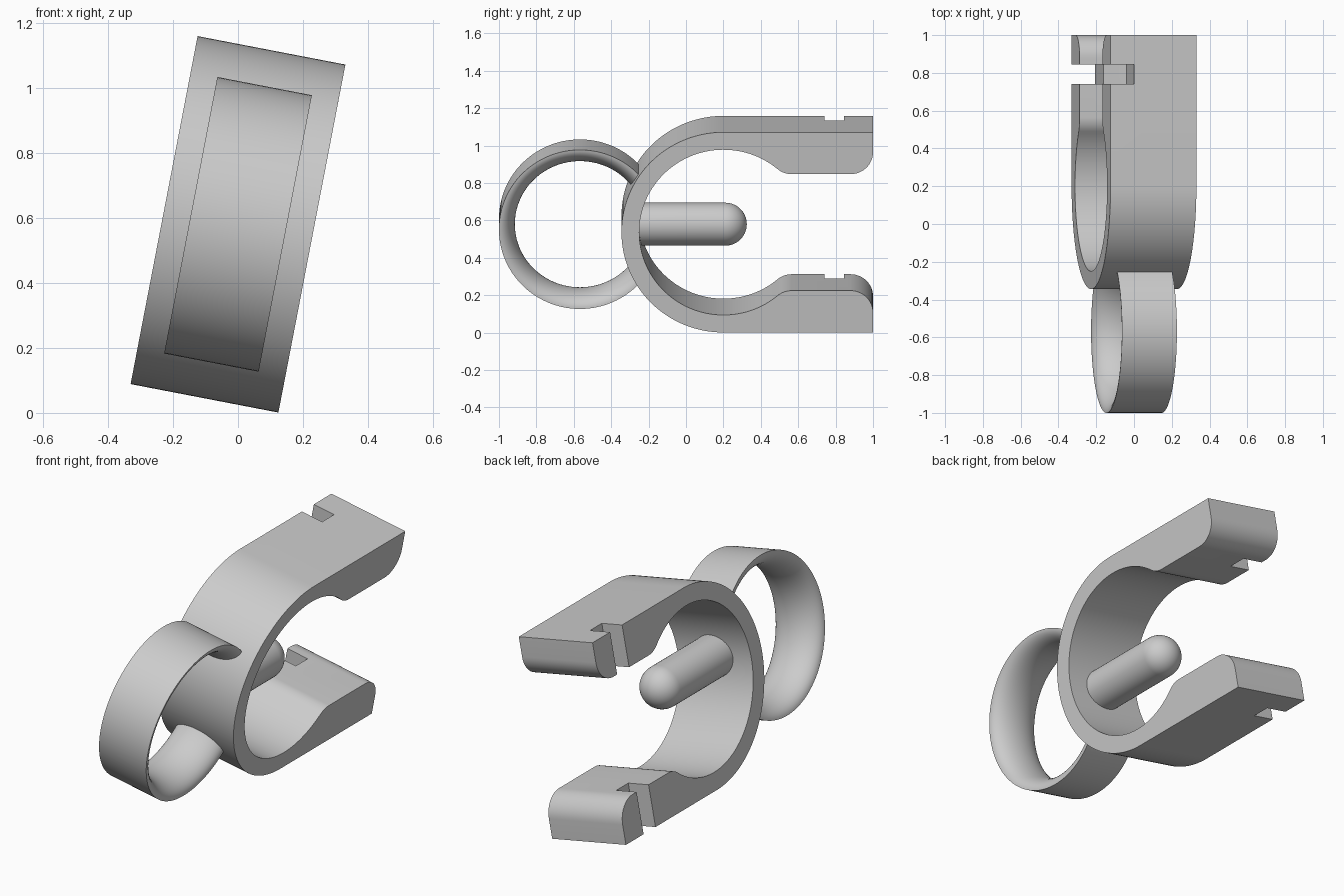
import bpy, bmesh
from math import sin, cos, pi, radians, sqrt, atan2
from mathutils import Matrix

if "Cube" in bpy.data.objects:
    bpy.data.objects.remove(bpy.data.objects["Cube"])

# The whole part leans sideways about the y axis
TILT = Matrix.Translation((0, 0, 0.58)) @ Matrix.Rotation(radians(10.9), 4, "Y")

grey = bpy.data.materials.new("light grey")
grey.use_nodes = True
colour = (0.6, 0.6, 0.6, 1)
grey.diffuse_color = colour
grey.node_tree.nodes["Principled BSDF"].inputs["Base Color"].default_value = colour


def finish(name, bm):
    bmesh.ops.remove_doubles(bm, verts=bm.verts, dist=1e-5)
    bmesh.ops.recalc_face_normals(bm, faces=bm.faces)
    mesh = bpy.data.meshes.new(name)
    bm.to_mesh(mesh)
    bm.free()
    mesh.materials.append(grey)
    obj = bpy.data.objects.new(name, mesh)
    bpy.context.collection.objects.link(obj)
    obj.matrix_world = TILT
    return obj


def smooth(obj):
    bpy.ops.object.select_all(action="DESELECT")
    obj.select_set(True)
    bpy.context.view_layer.objects.active = obj
    bpy.ops.object.shade_smooth_by_angle(angle=radians(30))


def arc(cy, cz, r, start, end, steps):
    angles = [start + (end - start) * i / steps for i in range(steps + 1)]
    return [(cy + r * cos(a), cz + r * sin(a)) for a in angles]


# Clip: profile of the upper half, mirrored to the lower arm, then extruded
HALF, OUTER, INNER, CY = 0.2315, 0.545, 0.45, 0.2
FLAT, FILLET = 0.317, 0.12
fy = CY + sqrt((INNER + FILLET) ** 2 - (FLAT + FILLET) ** 2)
meet = atan2(FLAT + FILLET, fy - CY)
outside = arc(CY, 0, OUTER, pi, pi / 2, 36) + [(1, OUTER)]
inside = arc(1 - FILLET, FLAT + FILLET, FILLET, 0, -pi / 2, 12)
inside += arc(fy, FLAT + FILLET, FILLET, -pi / 2, meet - pi, 10)
inside += arc(CY, 0, INNER, meet, pi, 48)[1:]
upper = outside + inside
lower = [(y, -z) for y, z in reversed(upper)]
bm = bmesh.new()
face = bm.faces.new([bm.verts.new((-HALF, y, z)) for y, z in upper + lower[1:-1]])
grown = bmesh.ops.extrude_face_region(bm, geom=[face])
bmesh.ops.translate(bm, vec=(2 * HALF, 0, 0),
                    verts=[v for v in grown["geom"] if isinstance(v, bmesh.types.BMVert)])
clip = finish("clip_body", bm)

# Notch through one edge of both arms
bm = bmesh.new()
bmesh.ops.create_cube(bm, size=1)
bmesh.ops.scale(bm, vec=(0.254, 0.105, 2), verts=bm.verts)
bmesh.ops.translate(bm, vec=(-HALF, 0.7925, 0), verts=bm.verts)
cutter = finish("notch_cutter", bm)
cutter.hide_render = True
cut = clip.modifiers.new("notches", "BOOLEAN")
cut.operation, cut.object, cut.solver = "DIFFERENCE", cutter, "EXACT"
bpy.context.view_layer.objects.active = clip
bpy.ops.object.modifier_apply(modifier=cut.name)
bpy.data.objects.remove(cutter)
smooth(clip)

# Ring: flat outside, rounded inside, ending within the clip wall
R, WIDE, DEEP = 0.433, 0.148, 0.085
section = [(WIDE * cos(a), R - DEEP * sin(a)) for a in [pi * i / 24 for i in range(25)]]
bm = bmesh.new()
loops = []
for i in range(97):
    a = radians(36 + 288 * i / 96)
    loops.append([bm.verts.new((x, -0.567 + r * cos(a), r * sin(a))) for x, r in section])
for one, two in zip(loops, loops[1:]):
    for j in range(len(section)):
        k = (j + 1) % len(section)
        bm.faces.new((one[j], one[k], two[k], two[j]))
for end in (loops[0], loops[-1]):
    bm.faces.new(end)
smooth(finish("ring", bm))

# Pin: round rod with a domed tip, rooted in the clip wall
profile = [(0, -0.3), (0.115, -0.3)]
profile += [(r, y) for r, y in arc(0, 0.21, 0.115, 0, pi / 2, 14)]
bm = bmesh.new()
verts = [bm.verts.new((r, y, 0)) for r, y in profile]
edges = [bm.edges.new(pair) for pair in zip(verts, verts[1:])]
bmesh.ops.spin(bm, geom=verts + edges, cent=(0, 0, 0), axis=(0, 1, 0),
               angle=2 * pi, steps=48)
smooth(finish("pin", bm))
